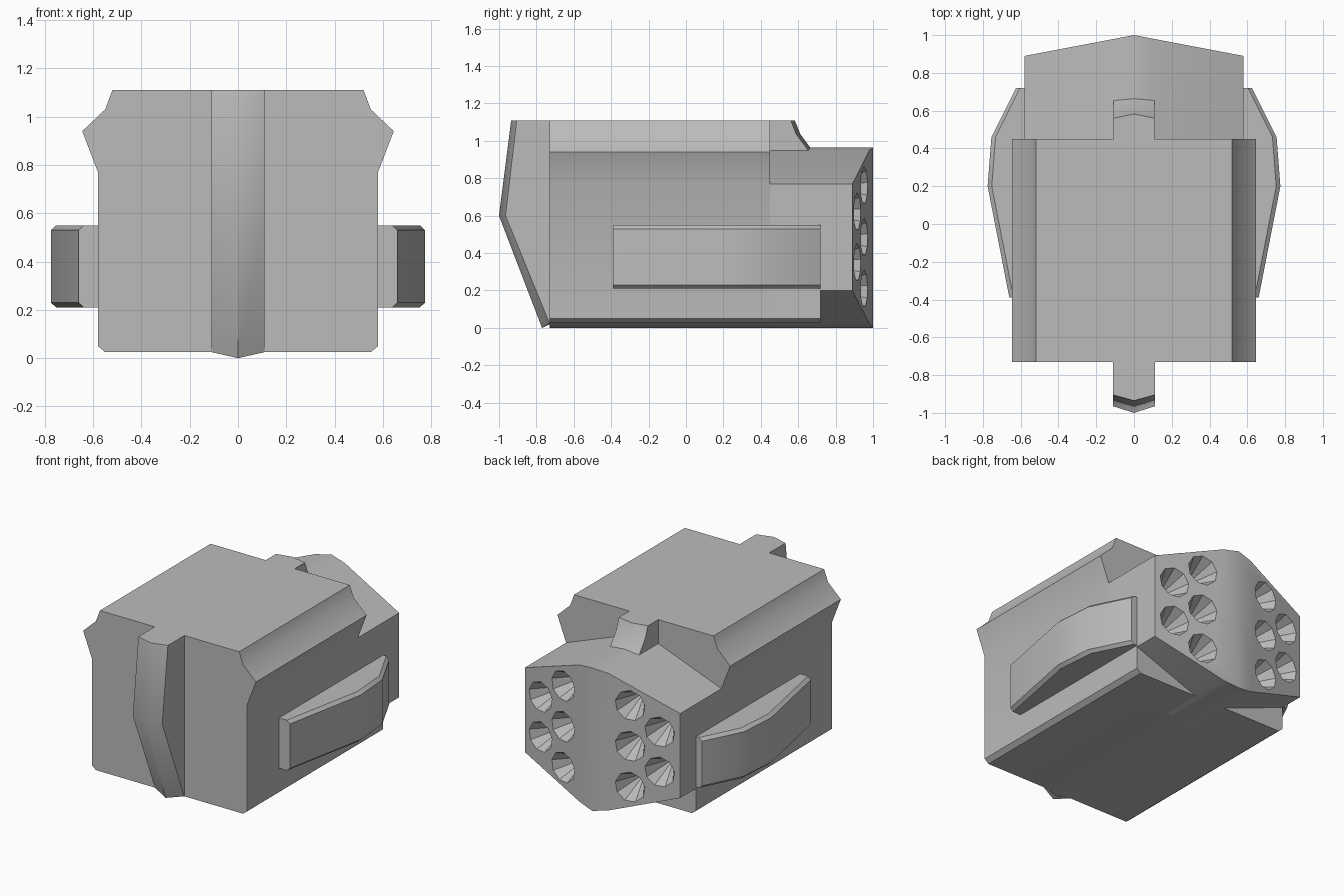
import bpy, bmesh, math
from mathutils import Matrix, Vector

if "Cube" in bpy.data.objects:
    bpy.data.objects.remove(bpy.data.objects["Cube"], do_unlink=True)

grey = bpy.data.materials.new("plain grey")
grey.use_nodes = True
grey.diffuse_color = (0.5, 0.5, 0.5, 1)
grey.node_tree.nodes["Principled BSDF"].inputs["Base Color"].default_value = (0.5, 0.5, 0.5, 1)


def finish(name, bm):
    bmesh.ops.remove_doubles(bm, verts=bm.verts, dist=0.0005)
    bmesh.ops.recalc_face_normals(bm, faces=bm.faces)
    mesh = bpy.data.meshes.new(name)
    bm.to_mesh(mesh)
    bm.free()
    mesh.materials.append(grey)
    obj = bpy.data.objects.new(name, mesh)
    bpy.context.collection.objects.link(obj)
    return obj


def smooth(obj):
    bpy.ops.object.select_all(action="DESELECT")
    obj.select_set(True)
    bpy.context.view_layer.objects.active = obj
    bpy.ops.object.shade_smooth_by_angle(angle=math.radians(35))


def loft(name, rings, closed=False):
    """Skin rings of points on both sides of the centre plane."""
    bm = bmesh.new()
    for side in (1, -1):
        loops = [[bm.verts.new((side * x, y, z)) for x, y, z in ring] for ring in rings]
        n = len(loops[0])
        for a, b in zip(loops, loops[1:]):
            for i in range(n if closed else n - 1):
                j = (i + 1) % n
                bm.faces.new((a[i], a[j], b[j], b[i]))
        bm.faces.new(loops[0])
        bm.faces.new(loops[-1])
    return finish(name, bm)


def rear(x):
    return 1 - 0.19 * x


# Main hull with flared shoulders
hull = [(0, 1.11), (0.52, 1.11), (0.55, 1.03), (0.645, 0.94), (0.58, 0.77),
        (0.58, 0.05), (0.55, 0.025), (0.11, 0.025), (0, 0)]
smooth(loft("main_hull", [[(x, y, z) for x, z in hull] for y in (-0.73, 0.45)]))

# Lower corners of the hull running on under the rear block
corner = [(0.58, 0.2), (0.58, 0.05), (0.55, 0.025), (0.11, 0.025)]
smooth(loft("lower_corners", [[(x, y, z) for x, z in corner] for y in (0.45, 0.72)], True))

# Rear block with a pointed back face
block = [(0, 0.965), (0.11, 0.948), (0.58, 0.77), (0.58, 0.2), (0.11, 0.025), (0, 0)]
rear_block = loft("rear_block", [[(x, 0.45, z) for x, z in block],
                                 [(x, rear(x), z) for x, z in block]])

# Tapered tubes sunk into the back face
bm = bmesh.new()
for side in (1, -1):
    for x, heights in ((0.25, (0.76, 0.485, 0.21)), (0.445, (0.62, 0.35))):
        axis = Vector((-0.19 * side, -1, 0)).normalized()
        for z in heights:
            spot = Vector((side * x, rear(x), z)) + axis * 0.09
            turn = axis.to_track_quat("Z", "Y").to_matrix().to_4x4()
            bmesh.ops.create_cone(bm, cap_ends=True, segments=9, radius1=0.11, radius2=0.01,
                                  depth=0.22, matrix=Matrix.Translation(spot) @ turn)
cutter = finish("tube_cutter", bm)
cutter.hide_render = True
cut = rear_block.modifiers.new("tubes", "BOOLEAN")
cut.operation = "DIFFERENCE"
cut.solver = "EXACT"
cut.object = cutter
bpy.context.view_layer.objects.active = rear_block
bpy.ops.object.modifier_apply(modifier=cut.name)
bpy.data.objects.remove(cutter, do_unlink=True)
smooth(rear_block)

# Ridge down the front and short spine at the back of the roof
front = [(1.11, -0.905, -0.935), (0.6, -0.965, -1.0), (0.025, -0.73, -0.77)]
smooth(loft("front_ridge", [[(0, -0.72, z), (0.11, -0.72, z), (0.11, edge, z),
                             (0, mid, z if z > 0.1 else 0)] for z, edge, mid in front]))
spine = [(1.11, 0.56), (1.035, 0.59), (0.94, 0.66)]
smooth(loft("roof_spine", [[(0, 0.44, z), (0.108, 0.44, z), (0.108, y, z), (0, y + 0.022, z)]
                           for z, y in spine]))

# Bowed side pods with chamfered edges
bow = [(-0.39, 0.66), (0.2, 0.775), (0.46, 0.755), (0.72, 0.625)]
smooth(loft("side_pods", [[(0.57, y, 0.21), (x - 0.022, y, 0.21), (x, y, 0.23), (x, y, 0.53),
                           (x - 0.022, y, 0.55), (0.57, y, 0.55)] for y, x in bow], True))
